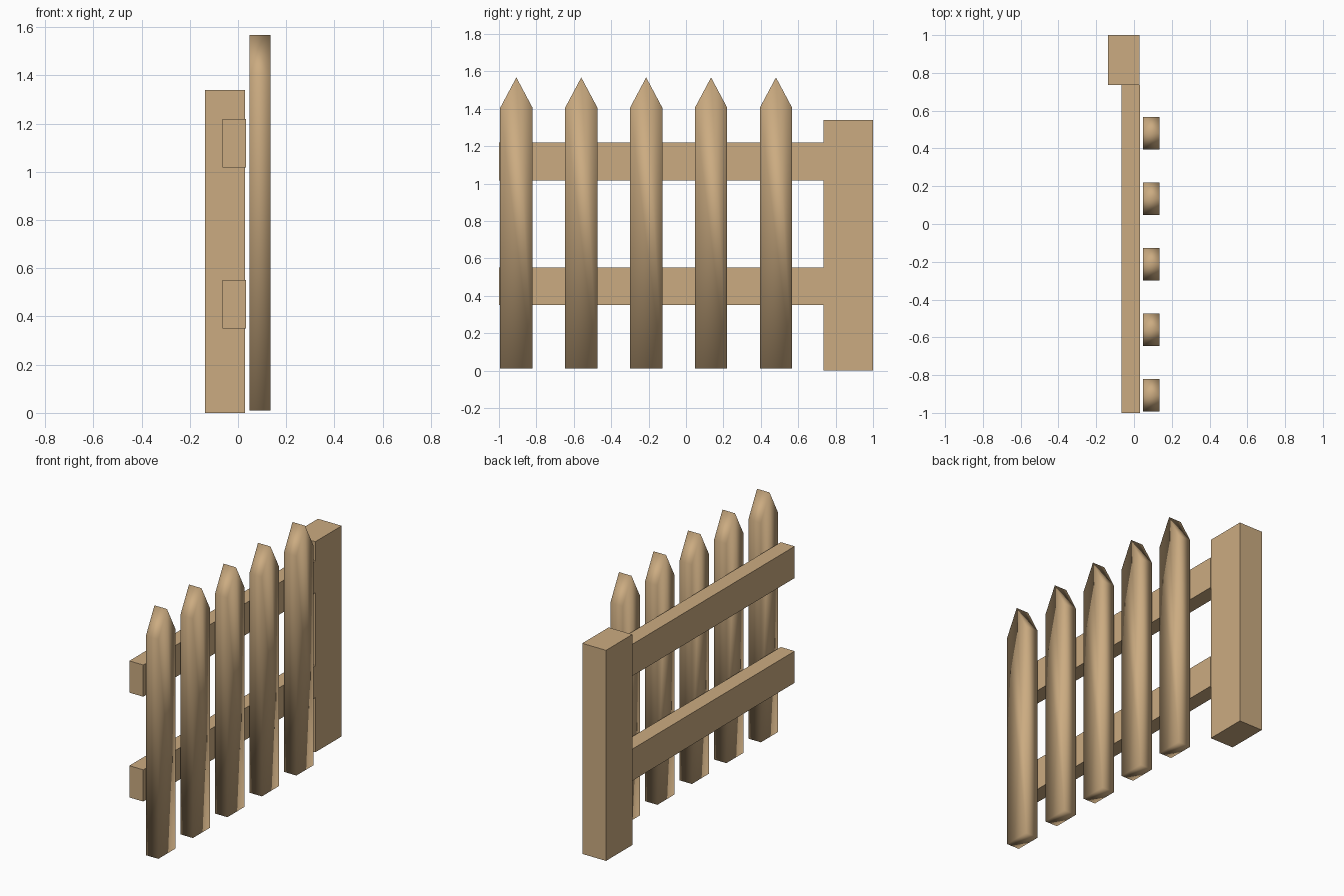
import bpy

if "Cube" in bpy.data.objects:
    bpy.data.objects.remove(bpy.data.objects["Cube"])

wood = bpy.data.materials.new("wood")
wood.diffuse_color = (0.60, 0.41, 0.22, 1)
wood.use_nodes = True
wood.node_tree.nodes["Principled BSDF"].inputs["Base Color"].default_value = wood.diffuse_color


def prism(name, profile, x0, x1, smooth=False):
    """Extrude a (y, z) outline, counter-clockwise seen from +x, from x0 to x1."""
    n = len(profile)
    verts = [(x, y, z) for x in (x0, x1) for y, z in profile]
    faces = [tuple(reversed(range(n))), tuple(range(n, 2 * n))]
    faces += [(i, (i + 1) % n, n + (i + 1) % n, n + i) for i in range(n)]
    mesh = bpy.data.meshes.new(name)
    mesh.from_pydata(verts, [], faces)
    mesh.polygons.foreach_set("use_smooth", [smooth] * len(faces))
    mesh.materials.append(wood)
    obj = bpy.data.objects.new(name, mesh)
    bpy.context.collection.objects.link(obj)
    return obj


def rect(y0, y1, z0, z1):
    return [(y0, z0), (y1, z0), (y1, z1), (y0, z1)]


# Square post at the far end
prism("post", rect(0.735, 1.0, 0.0, 1.34), -0.137, 0.03)

# Two horizontal rails butting against the post
for name, z in (("lower_rail", 0.35), ("upper_rail", 1.017)):
    prism(name, rect(-1.0, 0.735, z, z + 0.202), -0.065, 0.033)

# Five pointed pickets, softly shaded all over
half = 0.0865
for i in range(5):
    c = -0.907 + i * 0.347
    outline = [(c - half, 0.01), (c + half, 0.01), (c + half, 1.405),
               (c, 1.567), (c - half, 1.405)]
    prism(f"picket_{i + 1}", outline, 0.047, 0.135, smooth=True)
